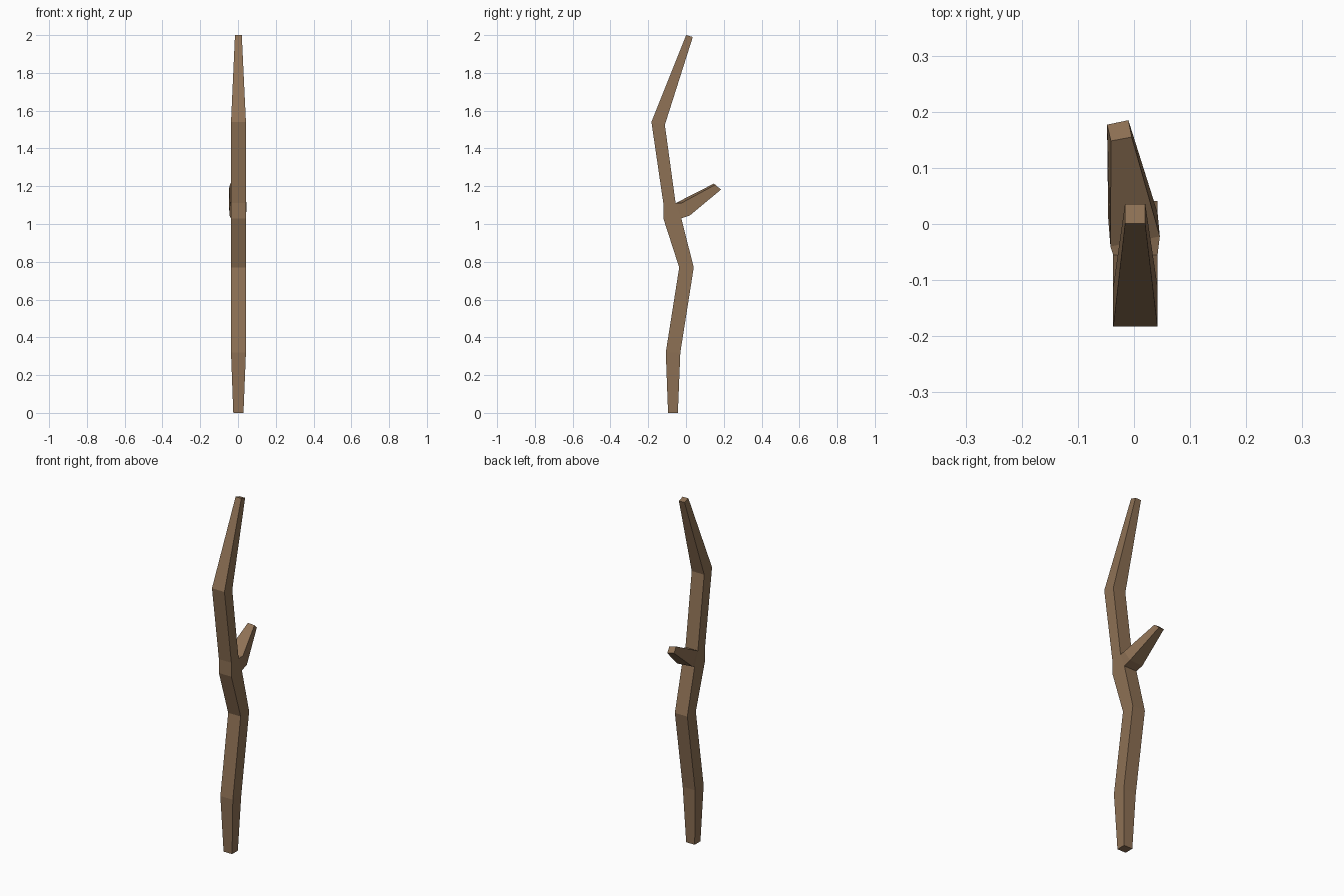
import bpy, bmesh

if "Cube" in bpy.data.objects:
    bpy.data.objects.remove(bpy.data.objects["Cube"])

bm = bmesh.new()


def ring(points):
    return [bm.verts.new(p) for p in points]


def bridge(a, b, skip=None):
    for i in range(4):
        if i != skip:
            j = (i + 1) % 4
            bm.faces.new((a[i], a[j], b[j], b[i]))


# trunk sections: x min, x max, front y, front z, back y, back z
sections = [
    (-0.025, 0.029, -0.095, 0.0, -0.043, 0.0),
    (-0.037, 0.042, -0.107, 0.32, -0.030, 0.32),
    (-0.037, 0.042, -0.036, 0.77, 0.041, 0.77),
    (-0.037, 0.042, -0.120, 1.03, -0.025, 1.03),
    (-0.037, 0.042, -0.120, 1.11, -0.055, 1.11),
    (-0.037, 0.042, -0.183, 1.54, -0.112, 1.525),
    (-0.016, 0.020, 0.001, 2.0, 0.036, 1.99),
]
trunk = [ring([(x0, yf, zf), (x1, yf, zf), (x1, yb, zb), (x0, yb, zb)])
         for x0, x1, yf, zf, yb, zb in sections]
FORK = 3
for k in range(len(trunk) - 1):
    bridge(trunk[k], trunk[k + 1], skip=2 if k == FORK else None)
bm.faces.new(trunk[0][::-1])
bm.faces.new(trunk[-1])

# side branch grown from the open back face of the fork
low, high = trunk[FORK], trunk[FORK + 1]
base = [low[3], low[2], high[2], high[3]]
collar = ring([(-0.046, 0.010, 1.048), (0.042, 0.020, 1.045),
               (0.046, -0.022, 1.112), (-0.042, -0.040, 1.118)])
tip = ring([(-0.048, 0.177, 1.188), (-0.010, 0.185, 1.182),
            (-0.004, 0.155, 1.208), (-0.041, 0.148, 1.214)])
bridge(base, collar)
bridge(collar, tip)
bm.faces.new(tip)

bmesh.ops.recalc_face_normals(bm, faces=bm.faces)
mesh = bpy.data.meshes.new("wooden_branch")
bm.to_mesh(mesh)
bm.free()
branch = bpy.data.objects.new("wooden_branch", mesh)
bpy.context.collection.objects.link(branch)

# brown wood
wood = bpy.data.materials.new("wood")
wood.diffuse_color = (0.27, 0.165, 0.09, 1)
wood.use_nodes = True
wood.node_tree.nodes["Principled BSDF"].inputs["Base Color"].default_value = wood.diffuse_color
mesh.materials.append(wood)
